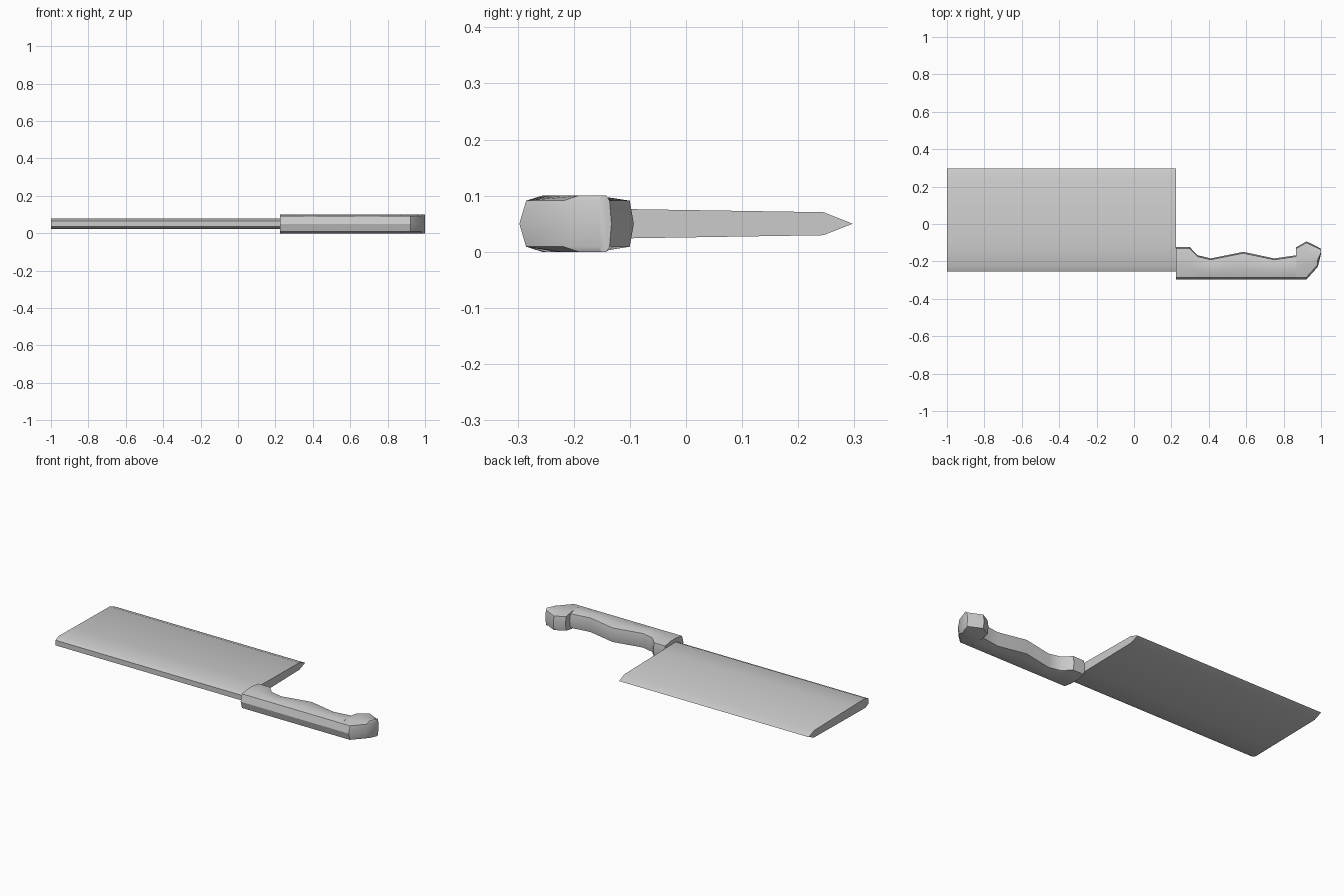
import bpy, bmesh, math

if "Cube" in bpy.data.objects:
    bpy.data.objects.remove(bpy.data.objects["Cube"])

MID_Z = 0.05


def loft(name, rings, angle):
    """Skin a list of equal-length closed rings and cap both ends."""
    bm = bmesh.new()
    vs = [[bm.verts.new(p) for p in ring] for ring in rings]
    n = len(vs[0])
    for a, b in zip(vs, vs[1:]):
        for i in range(n):
            j = (i + 1) % n
            bm.faces.new((a[i], a[j], b[j], b[i]))
    bm.faces.new(vs[0])
    bm.faces.new(vs[-1])
    bmesh.ops.recalc_face_normals(bm, faces=bm.faces)
    mesh = bpy.data.meshes.new(name)
    bm.to_mesh(mesh)
    bm.free()
    ob = bpy.data.objects.new(name, mesh)
    bpy.context.collection.objects.link(ob)
    bpy.ops.object.select_all(action='DESELECT')
    ob.select_set(True)
    bpy.context.view_layer.objects.active = ob
    bpy.ops.object.shade_smooth_by_angle(angle=math.radians(angle))
    return ob


def ring(x, half):
    """Mirror a half profile of (y, half thickness) about the middle plane."""
    up = [(x, y, MID_Z + t) for y, t in half]
    down = [(x, y, MID_Z - t) for y, t in reversed(half) if t > 0]
    return up + down


# Blade: thick bevelled spine tapering to the sharpened edge
blade_profile = [(-0.255, 0.015), (-0.225, 0.028), (-0.1, 0.026),
                 (0.245, 0.0205), (0.297, 0.0)]
loft("blade", [ring(x, blade_profile) for x in (-1.0, 0.225)], 25)


# Handle: rounded section following the finger grips and hooked pommel
def handle_ring(x, low, high):
    h = high - low
    edge = min(0.012, 0.2 * h)
    half = [(low, 0.0), (low + edge, 0.041), (low + 0.36 * h, 0.05),
            (low + 0.68 * h, 0.05), (high - edge * 0.6, 0.041), (high, 0.0)]
    return ring(x, half)


stations = [  # x, spine y, grip y
    (0.225, -0.297, -0.123), (0.297, -0.297, -0.123),
    (0.34, -0.297, -0.167), (0.41, -0.297, -0.184),
    (0.585, -0.297, -0.149), (0.75, -0.297, -0.184),
    (0.868, -0.297, -0.167), (0.866, -0.297, -0.125),
    (0.922, -0.297, -0.093), (0.982, -0.23, -0.122),
    (1.0, -0.16, -0.133)]
loft("handle", [handle_ring(*s) for s in stations], 32)
